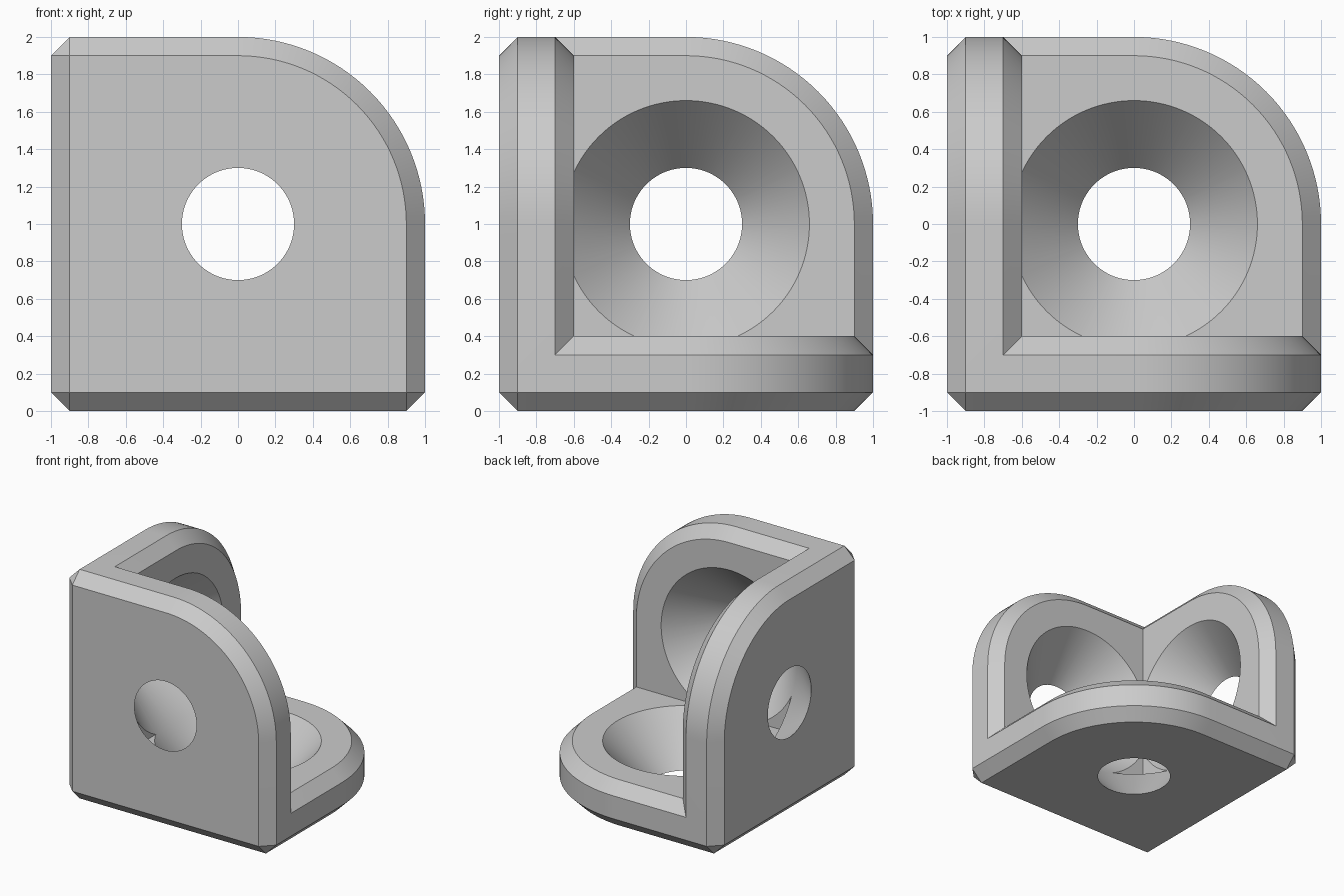
import bpy
import bmesh
import math
from mathutils import Vector

cube = bpy.data.objects.get("Cube")
if cube:
    bpy.data.objects.remove(cube, do_unlink=True)

THICK, CHAMFER = 0.4, 0.1
HOLE_R, RIM_R = 0.3, 0.66
ARC_STEPS = 32
CENTRE = Vector((0, 0, 1))

grey = bpy.data.materials.new("plain_grey")
grey.use_nodes = True
colour = (0.6, 0.6, 0.6, 1)
grey.diffuse_color = colour
grey.node_tree.nodes["Principled BSDF"].inputs["Base Color"].default_value = colour


def to_object(bm, name):
    mesh = bpy.data.meshes.new(name)
    bm.to_mesh(mesh)
    bm.free()
    mesh.materials.append(grey)
    obj = bpy.data.objects.new(name, mesh)
    bpy.context.collection.objects.link(obj)
    return obj


def make_plate():
    """Chamfered square floor slab with one fully rounded corner."""
    bm = bmesh.new()
    outline = [(-1, 1), (-1, -1), (1, -1)]
    for i in range(ARC_STEPS + 1):
        a = math.pi / 2 * i / ARC_STEPS
        outline.append((math.cos(a), math.sin(a)))
    base = bm.faces.new([bm.verts.new((x, y, 0)) for x, y in outline])
    top = bmesh.ops.extrude_face_region(bm, geom=[base], use_keep_orig=True)["geom"]
    moved = [g for g in top if isinstance(g, bmesh.types.BMVert)]
    bmesh.ops.translate(bm, verts=moved, vec=(0, 0, THICK))
    bmesh.ops.recalc_face_normals(bm, faces=bm.faces)
    sharp = [e for e in bm.edges if e.calc_face_angle() > 1]
    bmesh.ops.bevel(bm, geom=sharp, offset=CHAMFER, offset_type="OFFSET",
                    segments=1, profile=0.5, affect="EDGES")
    bmesh.ops.recalc_face_normals(bm, faces=bm.faces)
    return to_object(bm, "floor_plate")


def make_countersink():
    """Conical cutter, run a little past both faces of the plate."""
    bm = bmesh.new()
    over = 0.1
    grow = (RIM_R - HOLE_R) / THICK * over
    bmesh.ops.create_cone(bm, cap_ends=True, segments=128, radius1=HOLE_R - grow,
                          radius2=RIM_R + grow, depth=THICK + 2 * over)
    bmesh.ops.translate(bm, verts=bm.verts, vec=(0, 0, THICK / 2))
    return to_object(bm, "hole_cutter")


# Floor plate with its countersunk hole
plate, cutter = make_plate(), make_countersink()
mod = plate.modifiers.new("Hole", "BOOLEAN")
mod.operation, mod.solver, mod.object = "DIFFERENCE", "EXACT", cutter
bpy.context.view_layer.update()
graph = bpy.context.evaluated_depsgraph_get()
drilled = bpy.data.meshes.new_from_object(plate.evaluated_get(graph))
for helper in (plate, cutter):
    bpy.data.objects.remove(helper, do_unlink=True)

# Mitre the two edges where the plate meets its neighbours
bm = bmesh.new()
bm.from_mesh(drilled)
bmesh.ops.triangulate(bm, faces=[f for f in bm.faces if len(f.verts) > 4])
for normal in ((-1, 0, 1), (0, -1, 1)):
    bmesh.ops.bisect_plane(bm, geom=bm.verts[:] + bm.edges[:] + bm.faces[:], dist=0.00001,
                           plane_co=(-1, -1, 0), plane_no=normal, clear_outer=True)

# Repeat it as side and front plates by cycling the axes, then weld the mitres
first = bm.verts[:] + bm.edges[:] + bm.faces[:]
for turn in (1, 2):
    copy = bmesh.ops.duplicate(bm, geom=first)["geom"]
    for v in copy:
        if isinstance(v, bmesh.types.BMVert):
            local = v.co - CENTRE
            v.co = Vector([local[(k - turn) % 3] for k in range(3)]) + CENTRE
bmesh.ops.remove_doubles(bm, verts=bm.verts, dist=0.0002)
bmesh.ops.recalc_face_normals(bm, faces=bm.faces)
bracket = to_object(bm, "corner_bracket")

# Smooth rounds, crisp chamfers
bpy.ops.object.select_all(action="DESELECT")
bracket.select_set(True)
bpy.context.view_layer.objects.active = bracket
bpy.ops.object.shade_smooth_by_angle(angle=math.radians(25))
